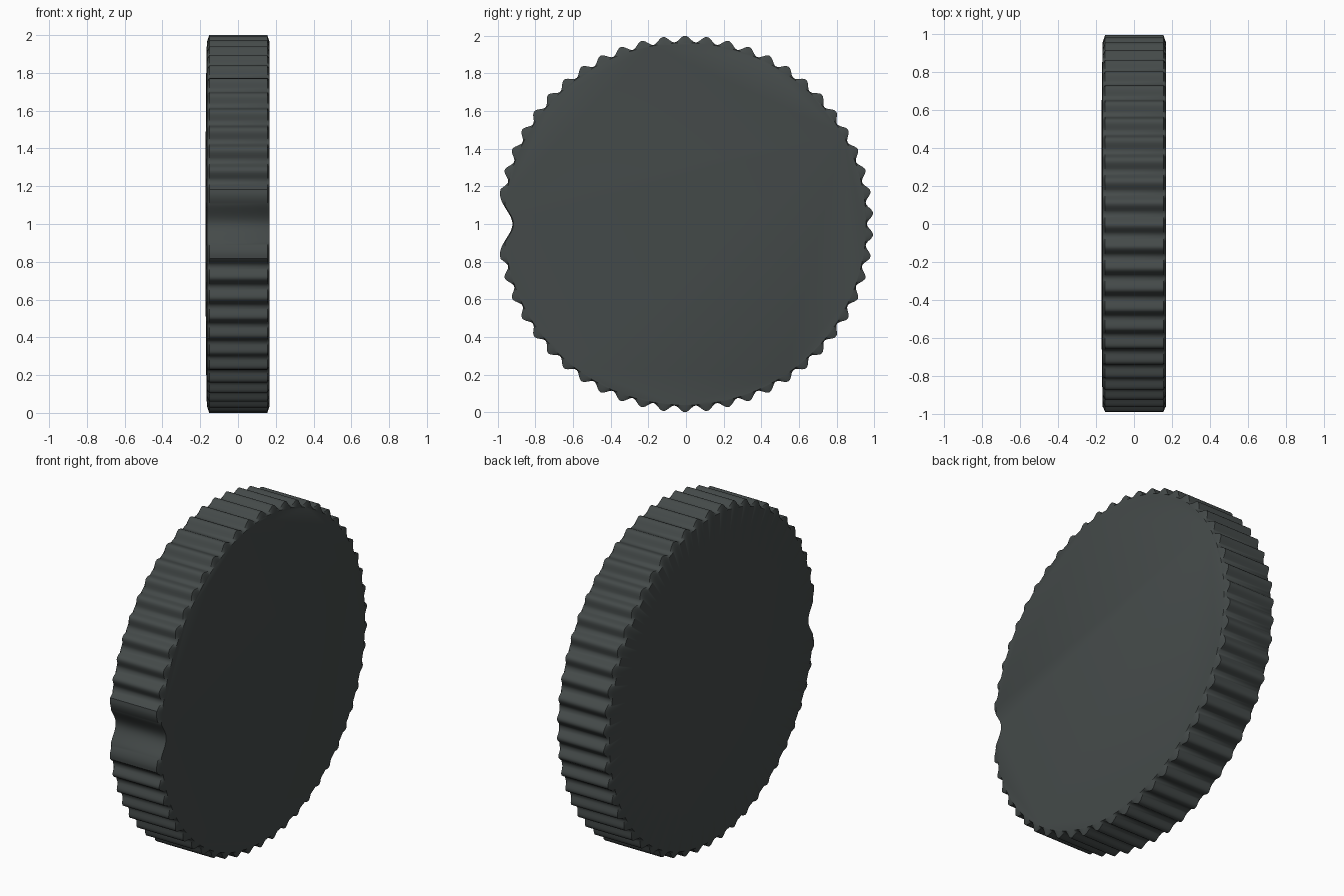
import bpy, bmesh, math

if "Cube" in bpy.data.objects:
    bpy.data.objects.remove(bpy.data.objects["Cube"])

TEETH = 54          # knurl ridges around the rim
STEPS = 12          # points per ridge
N = TEETH * STEPS
NOTCH = 1.5 * 2 * math.pi / TEETH   # half angle of the finger notch


def notch_radius(phi, rim):
    # rounded dip in the rim
    return rim - 0.04 * (1 + math.cos(math.pi * phi / NOTCH))


def rim_radius(phi):
    # phi is the angle from the notch centre
    if abs(phi) < NOTCH:
        return notch_radius(phi, 0.997)
    return 0.983 + 0.017 * math.cos(TEETH * (abs(phi) - NOTCH))


def face_radius(phi):
    if abs(phi) < NOTCH:
        return min(0.962, notch_radius(phi, 0.997) - 0.006)
    return 0.962


def ring(bm, x, radius):
    verts = []
    for i in range(N):
        phi = 2 * math.pi * i / N - math.pi
        r = radius(phi)
        verts.append(bm.verts.new((x, -r * math.cos(phi) - 0.005, 1 + r * math.sin(phi))))
    return verts


# Knurled dial: slightly domed left face, bevelled ridges, flat right face
bm = bmesh.new()
sections = [
    (-0.171, lambda p: 0.45),
    (-0.169, lambda p: 0.75),
    (-0.165, face_radius),
    (-0.152, rim_radius),
    (0.155, rim_radius),
    (0.168, face_radius),
]
rings = [ring(bm, x, f) for x, f in sections]
for a, b in zip(rings, rings[1:]):
    for i in range(N):
        j = (i + 1) % N
        bm.faces.new((a[i], a[j], b[j], b[i]))
bm.faces.new(rings[0])
bm.faces.new(rings[-1])
bmesh.ops.recalc_face_normals(bm, faces=bm.faces)

mesh = bpy.data.meshes.new("knurled_dial")
bm.to_mesh(mesh)
bm.free()
dial = bpy.data.objects.new("knurled_dial", mesh)
bpy.context.collection.objects.link(dial)

# Single dark grey colour
mat = bpy.data.materials.new("dark_grey")
mat.diffuse_color = (0.058, 0.068, 0.067, 1)
mat.use_nodes = True
mat.node_tree.nodes["Principled BSDF"].inputs["Base Color"].default_value = mat.diffuse_color
mesh.materials.append(mat)

bpy.context.view_layer.objects.active = dial
dial.select_set(True)
bpy.ops.object.shade_smooth_by_angle(angle=math.radians(30))
